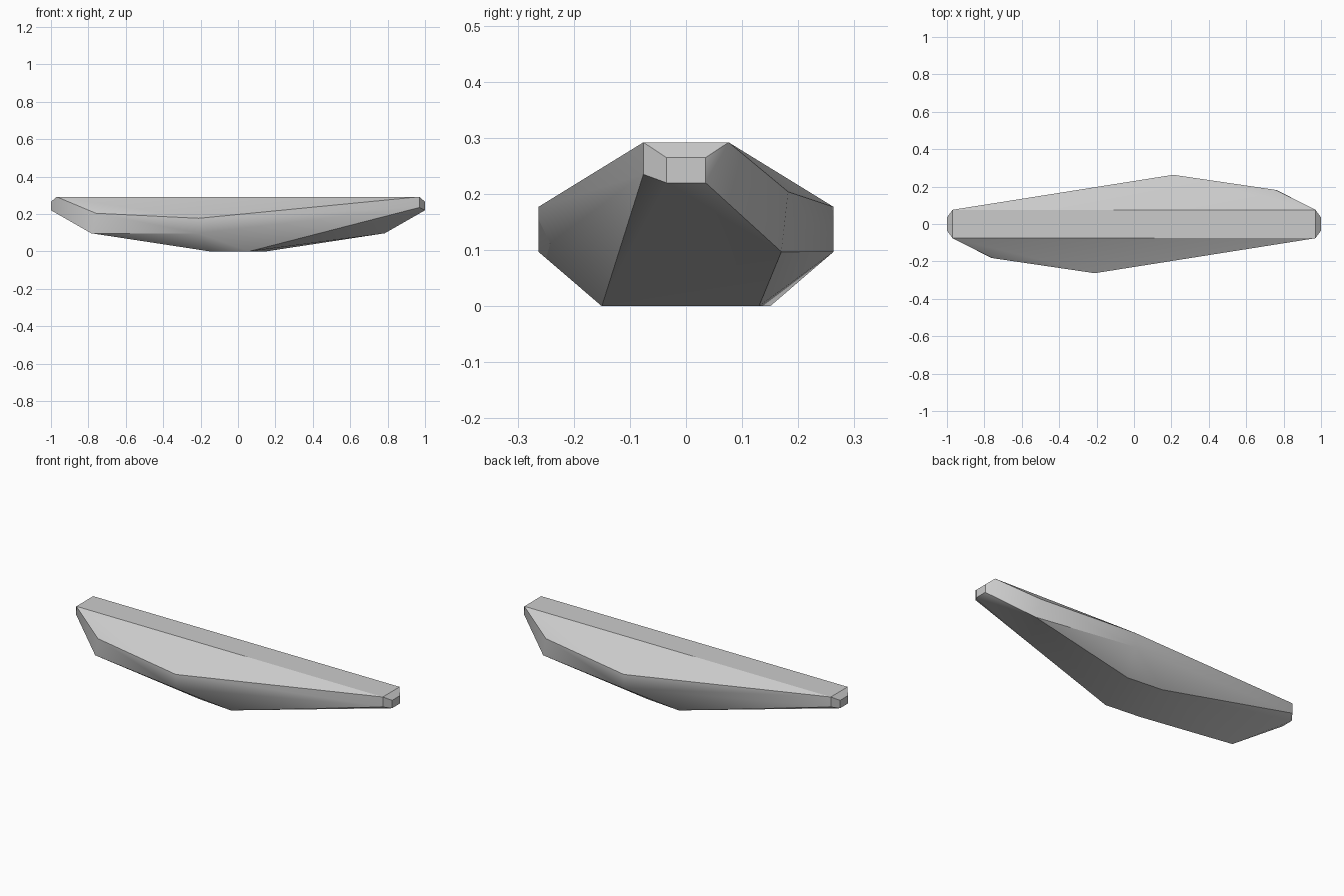
import bpy, bmesh, math

default = bpy.data.objects.get("Cube")
if default:
    bpy.data.objects.remove(default, do_unlink=True)

# Plain grey material
grey = bpy.data.materials.new("plain grey")
grey.use_nodes = True
colour = (0.6, 0.6, 0.6, 1)
grey.diffuse_color = colour
grey.node_tree.nodes["Principled BSDF"].inputs["Base Color"].default_value = colour

# Corners of one half; the other half is a half turn about z
tip = [(1, y, z) for y in (-0.035, 0.035) for z in (0.22, 0.265)]
shoulder = [(0.97, 0.076, 0.292), (0.97, -0.076, 0.292), (0.97, -0.076, 0.235)]
side = [(0.76, 0.182, 0.204), (0.785, 0.17, 0.097),
        (0.21, 0.263, 0.177), (0.21, 0.263, 0.097)]
keel = [(0.06, -0.15, 0), (0.15, 0.13, 0)]

# Faceted stone body wrapped around the corners
bm = bmesh.new()
for x, y, z in tip + shoulder + side + keel:
    for turn in (1, -1):
        bm.verts.new((turn * x, turn * y, z))
hull = bmesh.ops.convex_hull(bm, input=bm.verts[:])
spare = [g for g in hull["geom_interior"] if isinstance(g, bmesh.types.BMVert)]
bmesh.ops.delete(bm, geom=spare, context="VERTS")
bmesh.ops.dissolve_limit(bm, angle_limit=math.radians(1),
                         verts=bm.verts[:], edges=bm.edges[:])
bmesh.ops.recalc_face_normals(bm, faces=bm.faces[:])
mesh = bpy.data.meshes.new("long_stone")
bm.to_mesh(mesh)
bm.free()
mesh.materials.append(grey)
stone = bpy.data.objects.new("long_stone", mesh)
bpy.context.collection.objects.link(stone)

# Soft shallow creases, sharp strong ones
bpy.ops.object.select_all(action="DESELECT")
stone.select_set(True)
bpy.context.view_layer.objects.active = stone
bpy.ops.object.shade_smooth_by_angle(angle=math.radians(30))
